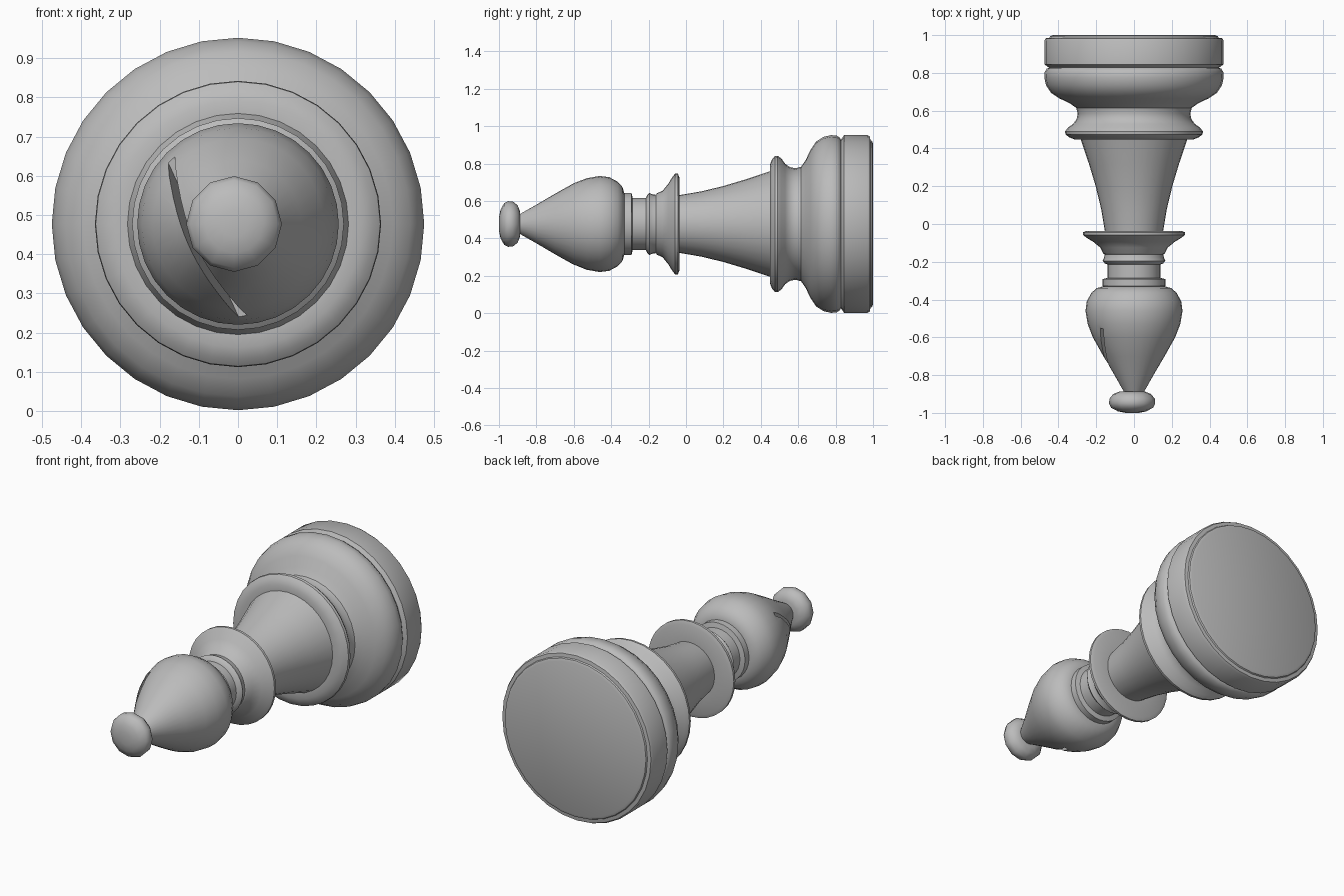
import bpy, bmesh, math
from mathutils import Matrix, Vector

if "Cube" in bpy.data.objects:
    bpy.data.objects.remove(bpy.data.objects["Cube"])

AXIS_Z = 0.477  # height of the turning axis, which runs along y

grey = bpy.data.materials.new("plain_grey")
grey.use_nodes = True
grey.diffuse_color = (0.5, 0.5, 0.5, 1)
grey.node_tree.nodes["Principled BSDF"].inputs["Base Color"].default_value = (0.5, 0.5, 0.5, 1)


def finish(bm, name):
    bmesh.ops.recalc_face_normals(bm, faces=bm.faces)
    mesh = bpy.data.meshes.new(name)
    bm.to_mesh(mesh)
    bm.free()
    mesh.materials.append(grey)
    obj = bpy.data.objects.new(name, mesh)
    bpy.context.collection.objects.link(obj)
    return obj


def smooth(obj, angle=40):
    bpy.ops.object.select_all(action='DESELECT')
    obj.select_set(True)
    bpy.context.view_layer.objects.active = obj
    bpy.ops.object.shade_smooth_by_angle(angle=math.radians(angle))


def lathe(name, profile, sides=32, x=0.0):
    """Closed turned part from (y, radius) pairs."""
    bm = bmesh.new()
    rings = []
    for y, r in profile:
        ring = []
        for i in range(sides):
            a = math.pi / 2 + math.tau * i / sides
            ring.append(bm.verts.new((x + r * math.cos(a), y, AXIS_Z + r * math.sin(a))))
        rings.append(ring)
    for a, b in zip(rings, rings[1:]):
        for i in range(sides):
            j = (i + 1) % sides
            bm.faces.new((a[i], a[j], b[j], b[i]))
    bm.faces.new(rings[0])
    bm.faces.new(rings[-1])
    return finish(bm, name)


parts = [
    # Foot disc with a slightly raised underside
    lathe("base_rim", [(0.82, 0.44), (0.835, 0.46), (0.845, 0.475), (0.97, 0.475),
                       (0.983, 0.468), (0.986, 0.448), (0.994, 0.444), (1.0, 0.43)]),
    # Rounded base swelling into a flared lip
    lathe("base_bulge", [(0.448, 0.28), (0.448, 0.315), (0.46, 0.345), (0.475, 0.363),
                         (0.49, 0.365), (0.51, 0.35), (0.53, 0.322), (0.555, 0.304),
                         (0.585, 0.298), (0.615, 0.306), (0.64, 0.342), (0.665, 0.395),
                         (0.695, 0.44), (0.735, 0.466), (0.775, 0.475), (0.805, 0.473),
                         (0.822, 0.462), (0.83, 0.445)]),
    lathe("stem", [(-0.045, 0.153), (0.08, 0.174), (0.2, 0.203), (0.32, 0.239), (0.46, 0.286)]),
    lathe("collar", [(-0.165, 0.15), (-0.155, 0.164), (-0.125, 0.178), (-0.095, 0.215),
                     (-0.072, 0.252), (-0.058, 0.27), (-0.044, 0.27), (-0.036, 0.25),
                     (-0.036, 0.14)]),
    lathe("neck", [(-0.335, 0.15), (-0.328, 0.167), (-0.292, 0.167), (-0.285, 0.14),
                   (-0.215, 0.14), (-0.208, 0.155), (-0.195, 0.166), (-0.178, 0.158),
                   (-0.15, 0.155)]),
]

# Pointed head
head = lathe("head", [(-0.90, 0.045), (-0.88, 0.058), (-0.8, 0.103), (-0.7, 0.162),
                      (-0.6, 0.218), (-0.53, 0.245), (-0.46, 0.257), (-0.41, 0.25),
                      (-0.365, 0.226), (-0.34, 0.198), (-0.33, 0.165)])
parts.append(head)

# Slanted slot cut into the side of the head
along = Vector((0.415, 0, -0.91)).normalized()
out = Vector((-0.91, 0, -0.415)).normalized()
deep = (Vector((0, 1, 0)) - 0.21 * out).normalized()
thick = along.cross(deep)
centre = Vector((0, -0.70, AXIS_Z)) + out * 0.117
bm = bmesh.new()
bmesh.ops.create_cube(bm, size=1, matrix=Matrix.Diagonal((0.7, 0.3, 0.022, 1)))
turn = Matrix((along, deep, thick)).transposed().to_4x4()
bm.transform(Matrix.Translation(centre) @ turn)
cutter = finish(bm, "slot_cutter")
cutter.hide_render = True
cutter.hide_set(True)
cut = head.modifiers.new("slot", 'BOOLEAN')
cut.operation = 'DIFFERENCE'
cut.solver = 'EXACT'
cut.object = cutter
bpy.context.view_layer.objects.active = head
bpy.ops.object.modifier_apply(modifier=cut.name)
bpy.data.objects.remove(cutter)

# Flattened knob on the tip
knob = lathe("tip_knob", [(-1.0, 0.035), (-0.992, 0.075), (-0.972, 0.112), (-0.95, 0.122),
                          (-0.925, 0.12), (-0.9, 0.1), (-0.888, 0.07)], sides=12, x=-0.01)

for part in parts:
    smooth(part)
smooth(knob, 75)
